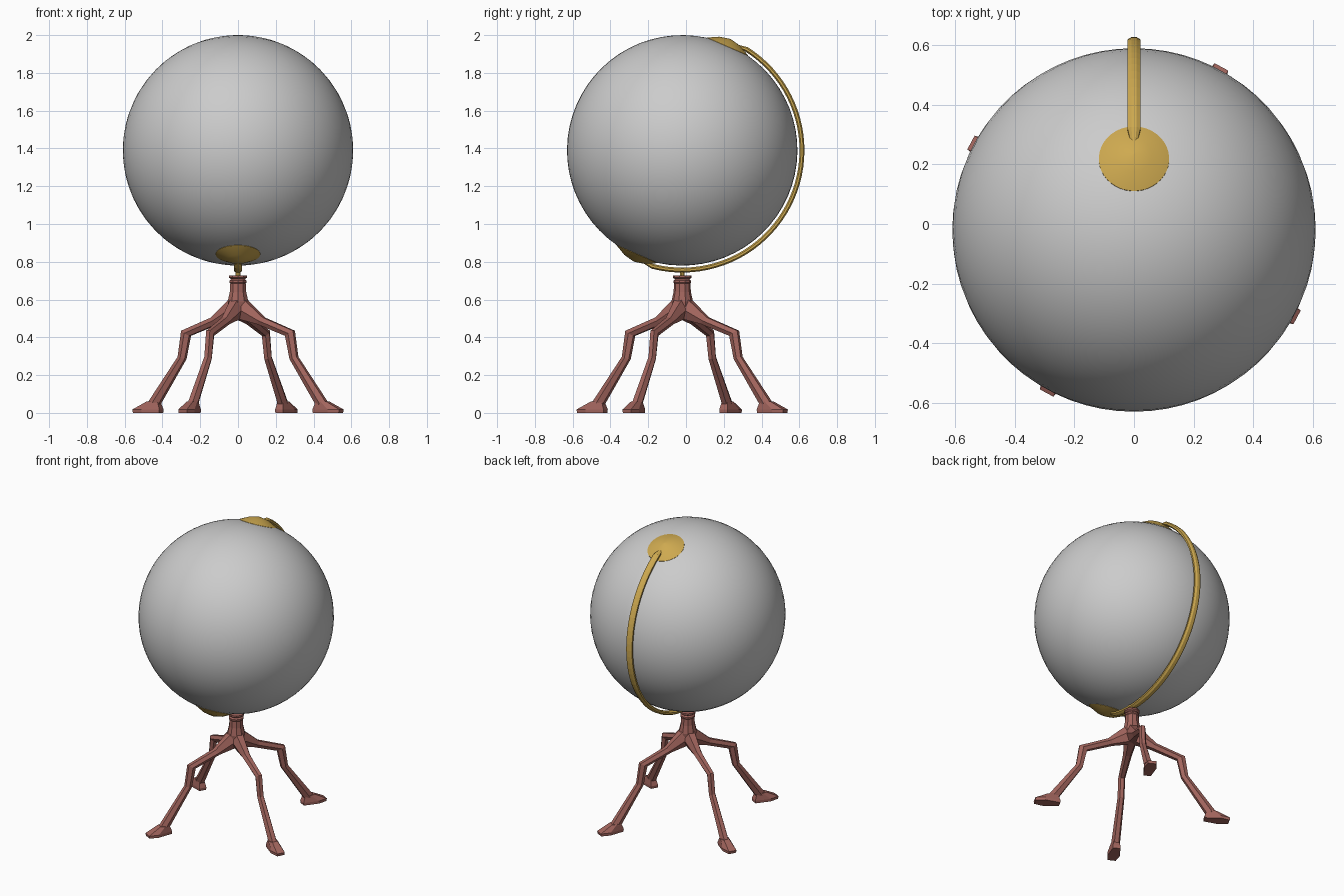
import bpy, bmesh
from math import sin, cos, pi, radians, atan2
from mathutils import Vector, Matrix

if "Cube" in bpy.data.objects:
    bpy.data.objects.remove(bpy.data.objects["Cube"])

CENTRE = Vector((0, -0.02, 1.39))
TILT = radians(23.5)


def material(name, rgb):
    m = bpy.data.materials.new(name)
    m.diffuse_color = (*rgb, 1)
    m.use_nodes = True
    m.node_tree.nodes["Principled BSDF"].inputs["Base Color"].default_value = m.diffuse_color
    return m


GOLD = material("brass", (0.62, 0.40, 0.08))
WOOD = material("dark_red_wood", (0.36, 0.13, 0.11))


def loft(name, rings, mat, matrix=Matrix(), smooth=None):
    """Skin a list of equal-length vertex rings and cap both ends."""
    bm = bmesh.new()
    loops = [[bm.verts.new(p) for p in r] for r in rings]
    n = len(rings[0])
    for a, b in zip(loops, loops[1:]):
        for i in range(n):
            j = (i + 1) % n
            bm.faces.new((a[i], a[j], b[j], b[i]))
    bm.faces.new(loops[0])
    bm.faces.new(loops[-1])
    bmesh.ops.recalc_face_normals(bm, faces=bm.faces)
    me = bpy.data.meshes.new(name)
    bm.to_mesh(me)
    bm.free()
    me.materials.append(mat)
    ob = bpy.data.objects.new(name, me)
    ob.matrix_world = matrix
    bpy.context.collection.objects.link(ob)
    if smooth:
        bpy.ops.object.select_all(action='DESELECT')
        ob.select_set(True)
        bpy.context.view_layer.objects.active = ob
        bpy.ops.object.shade_smooth_by_angle(angle=radians(smooth))
    return ob


def lathe(profile, sides):
    return [[(r * cos(2 * pi * (i + .5) / sides), r * sin(2 * pi * (i + .5) / sides), z)
             for i in range(sides)] for r, z in profile]


# Globe ball
bpy.ops.mesh.primitive_uv_sphere_add(segments=64, ring_count=32, radius=0.61, location=CENTRE)
ball = bpy.context.object
ball.name = "globe_ball"
ball.rotation_euler = (-TILT, 0, 0)
bpy.ops.object.shade_smooth()

# Pole caps
cap_profile = [(0.119, 0.592), (0.118, 0.600), (0.06, 0.630), (0.003, 0.642)]
for name, turn in (("top_pole_cap", 0), ("bottom_pole_cap", pi)):
    M = Matrix.Translation(CENTRE) @ Matrix.Rotation(turn - TILT, 4, 'X')
    loft(name, lathe(cap_profile, 40), GOLD, M, smooth=40)

# Meridian arm: half ring running behind the ball, from pole to pole
rings = []
STEPS = 44
for k in range(STEPS + 1):
    a = TILT + radians(5 + 170 * k / STEPS)
    end = 1 if k in (0, STEPS) else 0
    R, hw, ht = (0.624, 0.012, 0.010) if end else (0.634, 0.022, 0.013)
    ring = []
    for i in range(8):
        t = 2 * pi * (i + .5) / 8
        r = R + ht * sin(t) / cos(pi / 8)
        ring.append(CENTRE + Vector((hw * cos(t) / cos(pi / 8), r * sin(a), r * cos(a))))
    rings.append(ring)
loft("meridian_arm", rings, GOLD)

# Pin joining the arm to the stand
BASE = Matrix.Translation((0, -0.02, 0))
loft("arm_pin", lathe([(0.013, 0.70), (0.013, 0.74), (0.022, 0.765)], 8), GOLD, BASE)

# Turned hub
hub = [(0.03, 0.50), (0.05, 0.53), (0.057, 0.59), (0.046, 0.64), (0.043, 0.685),
       (0.047, 0.69), (0.047, 0.70), (0.038, 0.708), (0.050, 0.716), (0.050, 0.727)]
loft("stand_hub", lathe(hub, 10), WOOD, BASE)

# Legs: outer point, inner point (radius, height) and half width at each station
stations = [((0.04, 0.605), (0.0, 0.50), 0.045), ((0.155, 0.505), (0.12, 0.470), 0.028),
            ((0.336, 0.435), (0.288, 0.408), 0.022), ((0.357, 0.297), (0.315, 0.285), 0.022),
            ((0.535, 0.055), (0.475, 0.04), 0.028)]
leg = []
for (ro, zo), (ri, zi), w in stations:
    rm, zm = (ro + ri) / 2, (zo + zi) / 2
    leg.append([(ro, -w * .5, zo), (ro, w * .5, zo), (rm, w, zm),
                (ri, w * .5, zi), (ri, -w * .5, zi), (rm, -w, zm)])


def foot_ring(z, heel, mid, tip, w):
    half = [(heel, w * .6), (mid, w), (tip, w * .65)]
    return [(r, y, z) for r, y in half] + [(r, -y, z) for r, y in reversed(half)]


foot = [foot_ring(0, 0.462, 0.56, 0.618, 0.039), foot_ring(0.018, 0.46, 0.56, 0.621, 0.040),
        foot_ring(0.06, 0.475, 0.51, 0.54, 0.028)]
for n in range(4):
    M = BASE @ Matrix.Rotation(radians(61.8) + n * pi / 2, 4, 'Z')
    loft(f"leg_{n + 1}", leg, WOOD, M)
    loft(f"foot_{n + 1}", foot, WOOD, M)
